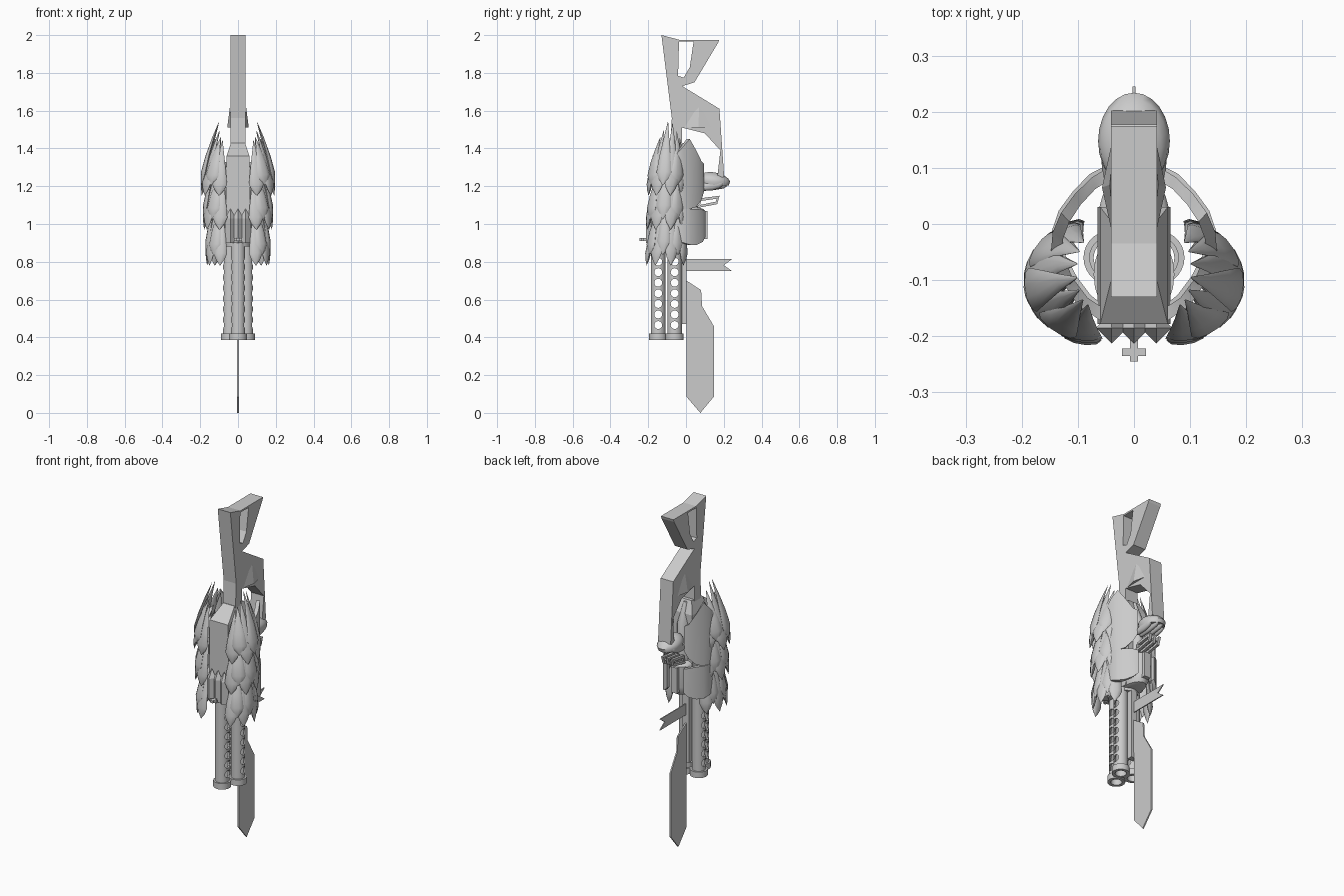
import bpy, bmesh, math
from mathutils import Vector

if "Cube" in bpy.data.objects:
    bpy.data.objects.remove(bpy.data.objects["Cube"])


def finish(name, bm, smooth=None):
    bmesh.ops.recalc_face_normals(bm, faces=bm.faces[:])
    me = bpy.data.meshes.new(name)
    bm.to_mesh(me)
    bm.free()
    ob = bpy.data.objects.new(name, me)
    bpy.context.collection.objects.link(ob)
    bpy.ops.object.select_all(action='DESELECT')
    ob.select_set(True)
    bpy.context.view_layer.objects.active = ob
    if smooth:
        bpy.ops.object.shade_smooth_by_angle(angle=math.radians(smooth))
    return ob


def skin(name, rings, smooth=None, closed=False):
    """Join rings of points with quads; cap the ends, or close into a loop."""
    bm = bmesh.new()
    rv = [[bm.verts.new(p) for p in r] for r in rings]
    n = len(rv[0])
    for a, b in zip(rv, rv[1:] + ([rv[0]] if closed else [])):
        for i in range(n):
            j = (i + 1) % n
            bm.faces.new((a[i], a[j], b[j], b[i]))
    if not closed:
        bm.faces.new(rv[0])
        bm.faces.new(rv[-1])
    return finish(name, bm, smooth)


def plate(name, pts, half):
    """Side profile in (y, z), thick along x."""
    return skin(name, [[(s, y, z) for y, z in pts] for s in (-half, half)])


def box(name, x, y, z):
    return plate(name, [(y[0], z[0]), (y[1], z[0]), (y[1], z[1]), (y[0], z[1])], x)


def oval(cx, cy, z, rx, ry, n=24, turn=0):
    return [(cx + rx * math.cos(turn + 2 * math.pi * i / n),
             cy + ry * math.sin(turn + 2 * math.pi * i / n), z) for i in range(n)]


def cut(ob, cutter):
    cutter.hide_render = True
    m = ob.modifiers.new("cut", 'BOOLEAN')
    m.operation, m.solver, m.object = 'DIFFERENCE', 'EXACT', cutter
    bpy.ops.object.select_all(action='DESELECT')
    ob.select_set(True)
    bpy.context.view_layer.objects.active = ob
    bpy.ops.object.modifier_apply(modifier=m.name)
    bpy.data.objects.remove(cutter)


# Stock with thumb hole and rear lever arm
stock = plate("stock", [
    (-0.13, 2.0), (-0.035, 1.975), (0.175, 1.975), (0.17, 1.96), (0.045, 1.75), (-0.02, 1.73),
    (0.177, 1.61), (0.202, 1.25), (0.165, 1.24), (0.182, 1.39), (0.10, 1.48), (-0.02, 1.51),
    (-0.02, 1.38), (-0.085, 1.38), (-0.075, 1.56)], 0.041)
cut(stock, plate("stock_hole", [(-0.037, 1.965), (0.04, 1.965), (0.02, 1.83),
                                (-0.012, 1.775), (-0.042, 1.785)], 0.1))

# Pointed side guards on the stock
for s in (-1, 1):
    bm = bmesh.new()
    v = [bm.verts.new(p) for p in ((s * .035, -.035, 1.51), (s * .035, .165, 1.51),
                                   (s * .043, .07, 1.62), (s * .057, .065, 1.51))]
    for f in ((0, 1, 2), (0, 1, 3), (1, 2, 3), (2, 0, 3)):
        bm.faces.new([v[i] for i in f])
    finish("stock_side_guard", bm)


# Receiver box with tapered top, rounded rear housing and collar
def rect(x, y0, y1, z):
    return [(-x, y0, z), (x, y0, z), (x, y1, z), (-x, y1, z)]


skin("receiver", [rect(.06, -.175, 0, .9), rect(.065, -.178, .03, 1.0),
                  rect(.06, -.178, .03, 1.36), rect(.037, -.085, .0, 1.43)])
skin("rear_housing", [oval(0, .0, z, .065 * k, .1 * k) for z, k in
                      ((.895, .6), (.9, .8), (.925, .95), (.95, 1), (1.07, 1), (1.08, .9),
                       (1.09, .6), (1.3, .6), (1.42, .15))], 35)
skin("barrel_collar", [oval(0, -.09, z, .072, .09) for z in (.88, .905)], 35)
box("rear_plate", .02, (.08, .113), (.92, 1.07))

# Crystal teeth on the front, and the cross-shaped sight
for x in (-.04, 0, .04):
    skin("front_tooth", [oval(x, -.185, z, r, r, 4) for z, r in
                         ((.9, .028), (1.03, .028), (1.08, .001))])
box("sight_bar", .007, (-.245, -.19), (.91, .925))
box("sight_cross", .021, (-.235, -.222), (.91, .925))

# Three vented barrels with muzzle rings
for x, y in ((0, -.147), (-.042, -.06), (.042, -.06)):
    barrel = skin("barrel", [oval(x, y, z, r, r, 28) for r, z in
                             ((.038, .4), (.038, .9), (.03, .9), (.03, .4))], closed=True)
    bm = bmesh.new()
    for k in range(7):
        r = [[bm.verts.new((x + s, y + .021 * math.cos(a), .465 + .056 * k + .021 * math.sin(a)))
              for a in [math.pi * i / 8 for i in range(16)]] for s in (-.06, .06)]
        for i in range(16):
            j = (i + 1) % 16
            bm.faces.new((r[0][i], r[0][j], r[1][j], r[1][i]))
        bm.faces.new(r[0])
        bm.faces.new(r[1])
    cut(barrel, finish("vent_cutter", bm))
    bpy.ops.object.shade_smooth_by_angle(angle=math.radians(30))
    skin("muzzle_ring", [oval(x, y, z, r, r, 28) for r, z in
                         ((.048, .385), (.048, .42), (.03, .42), (.03, .385))], 30, True)

# Rear rail, blade and ribbon
box("rear_rail", .02, (-.03, .002), (.47, .88))
plate("blade", [(-.02, .715), (.08, .65), (.085, .565), (.147, .46), (.147, .085),
                (.076, 0), (.003, .085), (.003, .5), (-.02, .5)], .004)
plate("ribbon", [(-.03, .815), (.245, .815), (.2, .782), (.245, .75), (-.03, .75)], .003)

# Curled paw of four fingers under a domed back
for x in (-.043, -.015, .015, .043):
    reach = .228 - 16 * x * x
    path = [(.075, 1.19, .012), (.09, 1.195, .02), (.14, 1.205, .027),
            (reach - .025, 1.212, .024), (reach - .007, 1.215, .014), (reach, 1.22, .003)]
    skin("paw_finger", [[(x + .016 * (r / .027) ** .5 * math.cos(a), y, z + r * math.sin(a))
                         for a in [math.pi * i / 6 for i in range(12)]] for y, z, r in path], 50)
skin("paw_back", [oval(0, .148 - .02 * max(0, math.sin(t)), 1.225 + .05 * math.sin(t),
                       .064 * math.cos(t), .086 * math.cos(t))
                  for t in [math.radians(d) for d in (-25, 0, 20, 40, 60, 75, 86)]], 50)

# Trigger guard loop
for x in (-.03, 0, .03):
    guard = plate("trigger_guard", [(.06, 1.085), (.165, 1.105), (.178, 1.15), (.07, 1.135)], .008)
    cut(guard, plate("guard_slot", [(.075, 1.101), (.157, 1.118), (.163, 1.134), (.08, 1.122)], .1))
    guard.location.x = x


# Wings: curved shells and three layers of feathers on each side
def shell(name, s, out, cols):
    """Curved plate; cols hold x, y, bottom z and top z."""
    rings = []
    for x, y, z0, z1 in cols:
        d = Vector((x - .03, y + .09)).normalized() * .022
        x, y = x + out, y + out
        rings.append([(s * x, y, z0), (s * x, y, z1),
                      (s * (x - d.x), y - d.y, z1), (s * (x - d.x), y - d.y, z0)])
    skin(name, rings, 40)


def feather(name, top, tip, out, width):
    """Long leaf with a slim root, broad end and pointed tip."""
    ax = tip - top
    side = ax.cross(out).normalized()
    nor = side.cross(ax).normalized()
    rings = []
    for t, w in ((0, .03), (.25, .36), (.55, .75), (.8, 1), (.9, .65), (1, .02)):
        c = top + ax * t + nor * .01 * math.sin(math.pi * t)
        rings.append([c + side * (w * width * math.cos(a)) + nor * (w * .014 * math.sin(a))
                      for a in [math.pi * i / 5 for i in range(10)]])
    skin(name, rings, 50)


layers = (("upper", 1.56, 1.17, .115, .095, .040),
          ("middle", 1.40, .99, .102, .1, .040),
          ("lower", 1.21, .80, .086, .105, .036))
for s in (-1, 1):
    shell("wing_shell_upper", s, 0, [
        (.055, .095, 1.17, 1.32), (.075, .083, 1.13, 1.33), (.105, .054, 1.09, 1.39),
        (.13, .02, 1.08, 1.45), (.145, -.015, 1.08, 1.41), (.148, -.05, 1.08, 1.37),
        (.13, -.1, 1.08, 1.34), (.1, -.145, 1.08, 1.31), (.06, -.172, 1.08, 1.3)])
    shell("wing_shell_lower", s, .004, [
        (.05, .098, .93, 1.07), (.075, .085, .905, 1.075), (.105, .054, .89, 1.08),
        (.13, .02, .89, 1.08), (.142, -.015, .9, 1.08), (.14, -.05, .91, 1.08),
        (.12, -.1, .91, 1.08), (.09, -.145, .92, 1.08), (.055, -.172, .93, 1.08)])
    for name, z0, z1, rx, ry, w in layers:
        for i in range(7):
            a = math.radians(-80 + 140 * i / 6)
            out = Vector((s * math.cos(a), math.sin(a), 0))
            top = Vector((s * (.078 + .024 * math.cos(a)), -.085 + .06 * math.sin(a),
                          z0 - .12 * abs(math.sin(a))))
            tip = Vector((s * (.08 + rx * math.cos(a)), -.105 + ry * math.sin(a),
                          z1 + (.035 if i % 2 else -.02)))
            feather("wing_feather_" + name, top, tip, out, w)
